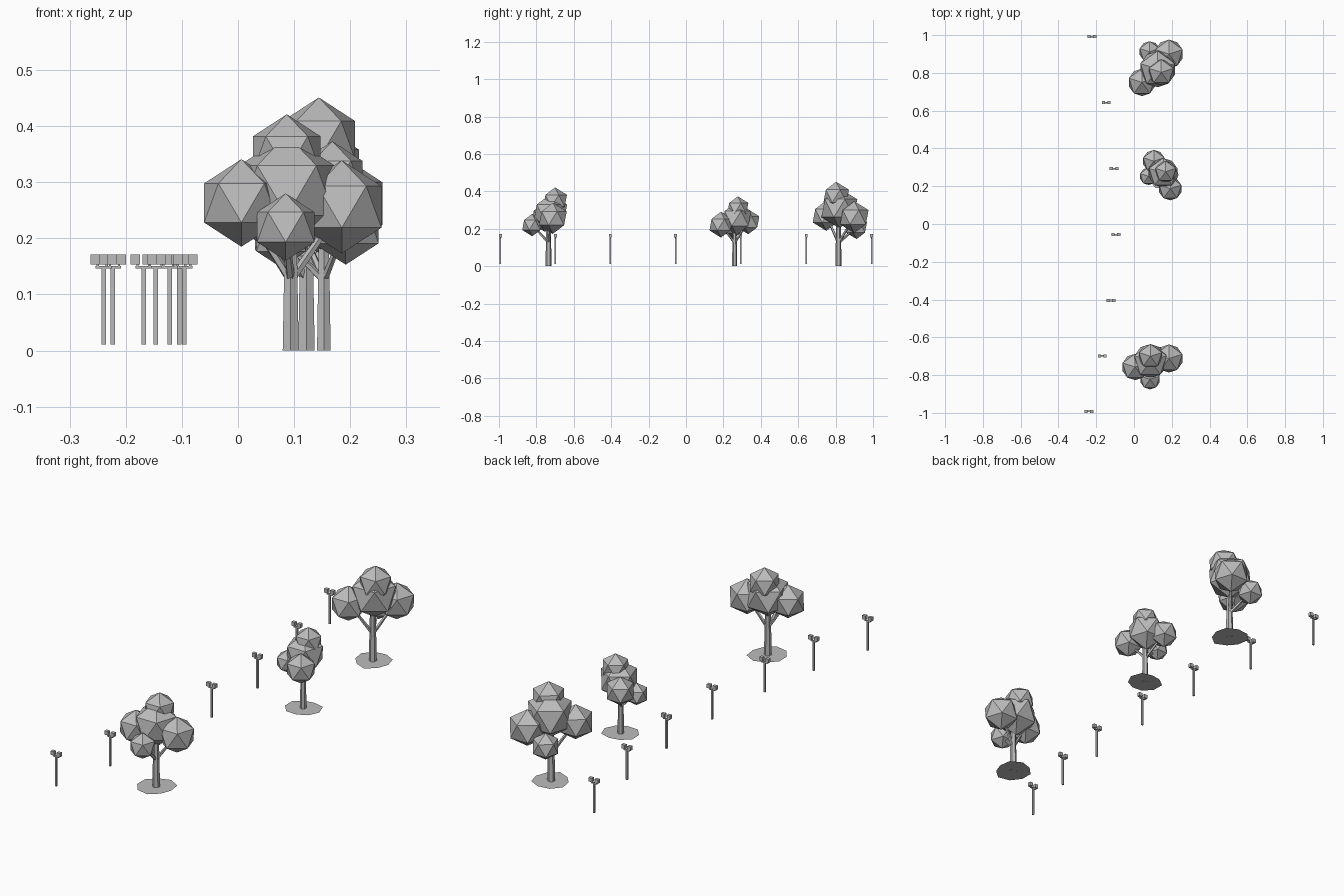
import bpy, bmesh, math, random
from mathutils import Vector, Matrix

cube = bpy.data.objects.get("Cube")
if cube:
    bpy.data.objects.remove(cube, do_unlink=True)

grey = bpy.data.materials.new("plain grey")
grey.use_nodes = True
grey.diffuse_color = (0.5, 0.5, 0.5, 1)
grey.node_tree.nodes["Principled BSDF"].inputs["Base Color"].default_value = (0.5, 0.5, 0.5, 1)


def finish(bm, name):
    mesh = bpy.data.meshes.new(name)
    bm.to_mesh(mesh)
    bm.free()
    mesh.materials.append(grey)
    bpy.context.collection.objects.link(bpy.data.objects.new(name, mesh))


def add_box(bm, center, size):
    m = Matrix.Translation(center) @ Matrix.Diagonal((*size, 1))
    bmesh.ops.create_cube(bm, size=1, matrix=m)


def add_limb(bm, start, end, r1, r2, sides):
    start, end = Vector(start), Vector(end)
    d = end - start
    m = Matrix.Translation((start + end) / 2) @ d.to_track_quat('Z', 'Y').to_matrix().to_4x4()
    bmesh.ops.create_cone(bm, cap_ends=True, segments=sides, radius1=r1, radius2=r2,
                          depth=d.length, matrix=m)


def lamp_post(name, x, y):
    bm = bmesh.new()
    add_box(bm, (x, y, 0.079), (0.008, 0.008, 0.136))        # pole
    add_box(bm, (x, y, 0.1485), (0.045 * 0.65, 0.008, 0.005))  # crossbar
    for side in (-1, 1):                                     # twin heads
        add_box(bm, (x + side * 0.015, y, 0.162), (0.017, 0.015, 0.018))
        add_box(bm, (x + side * 0.011, y, 0.152), (0.004, 0.004, 0.005))
    finish(bm, name)


def tree(name, base, trunk_r, bed_r, clumps, seed):
    x, y = base
    rng = random.Random(seed)
    # irregular ground bed
    bm = bmesh.new()
    ring = []
    for i in range(9):
        a = math.tau * i / 9
        r = bed_r * rng.uniform(0.85, 1.05)
        ring.append(bm.verts.new((x + r * math.cos(a), y + r * math.sin(a), 0.001)))
    bm.faces.new(ring)
    finish(bm, name + "_ground_bed")
    # trunk, and a branch to each outer clump
    bm = bmesh.new()
    add_limb(bm, (x, y, 0), (x, y, 0.24), trunk_r, trunk_r * 0.7, 6)
    for cx, cy, cz, r in clumps[2:]:
        add_limb(bm, (x, y, 0.125), (cx, cy, cz), trunk_r * 0.5, trunk_r * 0.3, 5)
    finish(bm, name + "_trunk")
    # faceted leaf clumps
    bm = bmesh.new()
    for cx, cy, cz, r in clumps:
        m = Matrix.Translation((cx, cy, cz)) @ Matrix.Rotation(math.radians(18), 4, 'Z')
        bmesh.ops.create_icosphere(bm, subdivisions=1, radius=r, matrix=m)
    finish(bm, name + "_leaves")


# row of lamp posts along a gentle curve
posts = [(-0.239, -0.992), (-0.168, -0.698), (-0.122, -0.405), (-0.096, -0.056),
         (-0.105, 0.293), (-0.147, 0.643), (-0.223, 0.992)]
for i, (px, py) in enumerate(posts):
    lamp_post(f"lamp_post_{i + 1}", px, py)

# trees: main clump, crest clump, then outer clumps as (x, y, z, radius)
tree("front_tree", (0.094, -0.735), 0.0165, 0.088, [
    (0.087, -0.725, 0.285, 0.1), (0.087, -0.7, 0.35, 0.071),
    (0.006, -0.757, 0.263, 0.078), (0.185, -0.712, 0.256, 0.083),
    (0.085, -0.822, 0.22, 0.06)], 1)
tree("middle_tree", (0.153, 0.26), 0.014, 0.08, [
    (0.155, 0.27, 0.255, 0.088), (0.168, 0.277, 0.31, 0.063),
    (0.105, 0.333, 0.237, 0.066), (0.192, 0.187, 0.222, 0.069),
    (0.077, 0.253, 0.2, 0.052)], 2)
tree("back_tree", (0.122, 0.815), 0.017, 0.088, [
    (0.125, 0.82, 0.31, 0.107), (0.144, 0.803, 0.375, 0.076),
    (0.042, 0.75, 0.27, 0.081), (0.185, 0.9, 0.262, 0.085),
    (0.083, 0.912, 0.207, 0.062)], 3)
